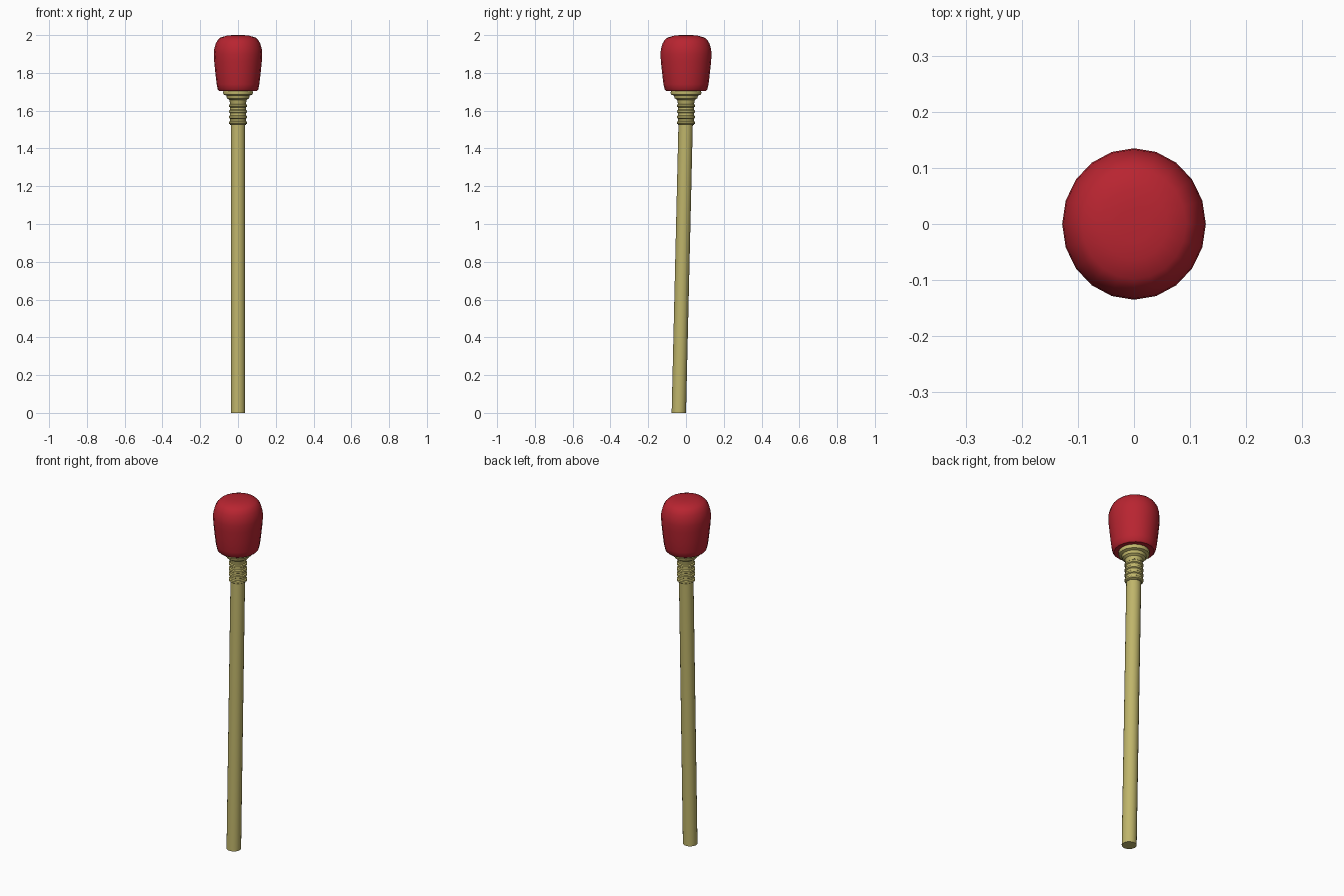
import bpy, bmesh, math

if "Cube" in bpy.data.objects:
    bpy.data.objects.remove(bpy.data.objects["Cube"])


def material(name, rgb):
    m = bpy.data.materials.new(name)
    m.diffuse_color = (*rgb, 1)
    m.use_nodes = True
    m.node_tree.nodes["Principled BSDF"].inputs["Base Color"].default_value = m.diffuse_color
    return m


RED = material("red", (0.48, 0.018, 0.03))
TAN = material("dull yellow", (0.52, 0.46, 0.145))


def lathe(name, profile, mat, sides=20, y_scale=1.0, y_shift=lambda z: 0.0):
    """Revolve (radius, z) points about z; both ends are capped."""
    bm = bmesh.new()
    rings = []
    for r, z in profile:
        rings.append([bm.verts.new((r * math.cos(2 * math.pi * i / sides),
                                    r * y_scale * math.sin(2 * math.pi * i / sides) + y_shift(z), z))
                      for i in range(sides)])
    for a, b in zip(rings, rings[1:]):
        for i in range(sides):
            j = (i + 1) % sides
            bm.faces.new((a[i], a[j], b[j], b[i]))
    bm.faces.new(rings[0][::-1])
    bm.faces.new(rings[-1])
    me = bpy.data.meshes.new(name)
    bm.to_mesh(me)
    bm.free()
    me.materials.append(mat)
    ob = bpy.data.objects.new(name, me)
    bpy.context.collection.objects.link(ob)
    bpy.context.view_layer.objects.active = ob
    bpy.ops.object.select_all(action='DESELECT')
    ob.select_set(True)
    bpy.ops.object.shade_smooth_by_angle(angle=math.radians(35))
    return ob


# Mallet head, slightly wider front to back
lathe("head", [(0.075, 1.705), (0.1, 1.705), (0.107, 1.712), (0.113, 1.74), (0.12, 1.80),
               (0.126, 1.86), (0.128, 1.90), (0.126, 1.925), (0.118, 1.955), (0.107, 1.974),
               (0.093, 1.987), (0.06, 1.997), (0.03, 2.0)], RED, y_scale=1.055)

# Stepped collar under the head
lathe("collar", [(0.042, 1.64), (0.046, 1.657), (0.058, 1.665), (0.062, 1.68), (0.077, 1.685),
                 (0.079, 1.695), (0.077, 1.707)], TAN, y_scale=1.03)

# Ribbed neck
neck = [(0.041, 1.523)]
for k in range(4):
    z = 1.535 + k * 0.03
    neck += [(0.042, z - 0.008), (0.048, z - 0.004), (0.048, z + 0.006), (0.042, z + 0.010)]
neck += [(0.042, 1.66)]
lathe("neck", neck, TAN)

# Straight handle leaning back toward the head
lathe("handle", [(0.038, 0.0), (0.038, 1.53)], TAN,
      y_shift=lambda z: -0.038 + 0.036 * z / 1.53)
